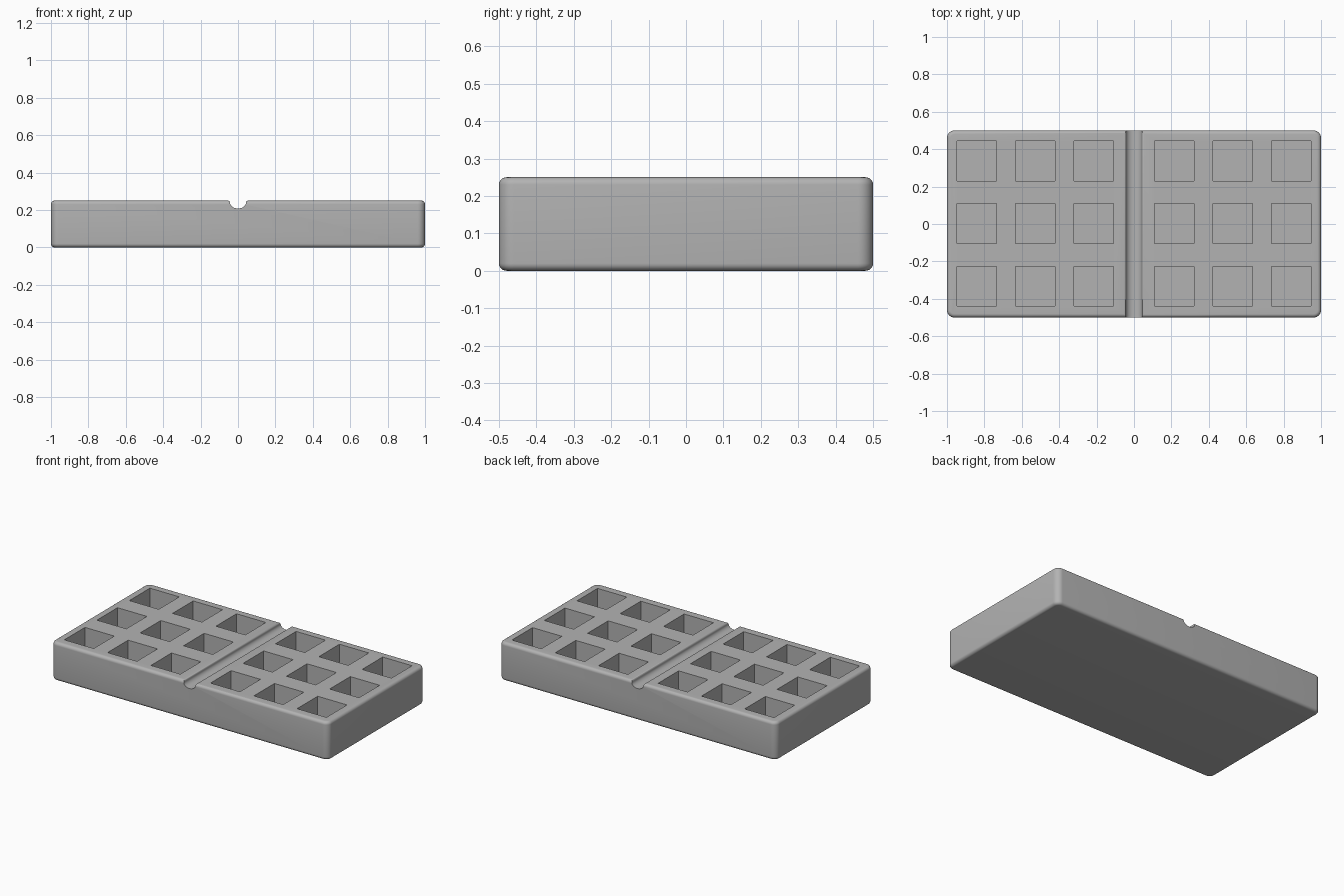
import bpy, bmesh, math

if "Cube" in bpy.data.objects:
    bpy.data.objects.remove(bpy.data.objects["Cube"])

grey = bpy.data.materials.new("plain grey")
grey.diffuse_color = (0.45, 0.45, 0.45, 1)
grey.use_nodes = True
grey.node_tree.nodes["Principled BSDF"].inputs["Base Color"].default_value = grey.diffuse_color

L, W, H = 2.0, 1.0, 0.25


def make_object(name, bm):
    bmesh.ops.recalc_face_normals(bm, faces=bm.faces)
    mesh = bpy.data.meshes.new(name)
    bm.to_mesh(mesh)
    bm.free()
    mesh.materials.append(grey)
    ob = bpy.data.objects.new(name, mesh)
    bpy.context.collection.objects.link(ob)
    return ob


def add_box(bm, center, size):
    verts = bmesh.ops.create_cube(bm, size=1)["verts"]
    bmesh.ops.scale(bm, vec=size, verts=verts)
    bmesh.ops.translate(bm, vec=center, verts=verts)


# Block: rounded vertical corners, then a smaller rounding on top and bottom rims
bm = bmesh.new()
add_box(bm, (0, 0, H / 2), (L, W, H))
upright = [e for e in bm.edges if abs(e.verts[0].co.z - e.verts[1].co.z) > 0.1]
bmesh.ops.bevel(bm, geom=upright, offset=0.04, segments=8, profile=0.5, affect='EDGES')
rims = [e for e in bm.edges if abs(e.verts[0].co.z - e.verts[1].co.z) < 0.01]
bmesh.ops.bevel(bm, geom=rims, offset=0.02, segments=6, profile=0.5, affect='EDGES')
tray = make_object("tray", bm)

# Square pockets, three by three on each half
bm = bmesh.new()
depth = 0.2
for side in (-1, 1):
    for x in (0.215, 0.528, 0.84):
        for y in (-0.333, 0.003, 0.337):
            add_box(bm, (side * x, y, H - depth / 2 + 0.05), (0.212, 0.212, depth + 0.1))
pockets = make_object("pocket_cutter", bm)

# Round groove with softened lips, running front to back
r, lip = 0.042, 0.012
half = [(r + lip, H + 0.05)]
half += [(r + lip - lip * math.sin(t), H - lip + lip * math.cos(t))
         for t in (i * math.pi / 10 for i in range(6))]
half += [(r * math.cos(t), H - lip - (r - lip) * math.sin(t))
         for t in (i * math.pi / 20 for i in range(1, 11))]
profile = half + [(-x, z) for x, z in reversed(half[:-1])]
bm = bmesh.new()
face = bm.faces.new([bm.verts.new((x, -0.6, z)) for x, z in profile])
swept = bmesh.ops.extrude_face_region(bm, geom=[face])["geom"]
bmesh.ops.translate(bm, vec=(0, 1.2, 0),
                    verts=[v for v in swept if isinstance(v, bmesh.types.BMVert)])
groove = make_object("groove_cutter", bm)

# Cut the pockets and groove, then remove the cutters
bpy.context.view_layer.objects.active = tray
tray.select_set(True)
for cutter in (pockets, groove):
    cutter.hide_render = True
    mod = tray.modifiers.new(cutter.name, 'BOOLEAN')
    mod.operation = 'DIFFERENCE'
    mod.solver = 'EXACT'
    mod.object = cutter
    bpy.ops.object.modifier_apply(modifier=mod.name)
    bpy.data.objects.remove(cutter)
bpy.ops.object.shade_smooth_by_angle(angle=math.radians(35))
